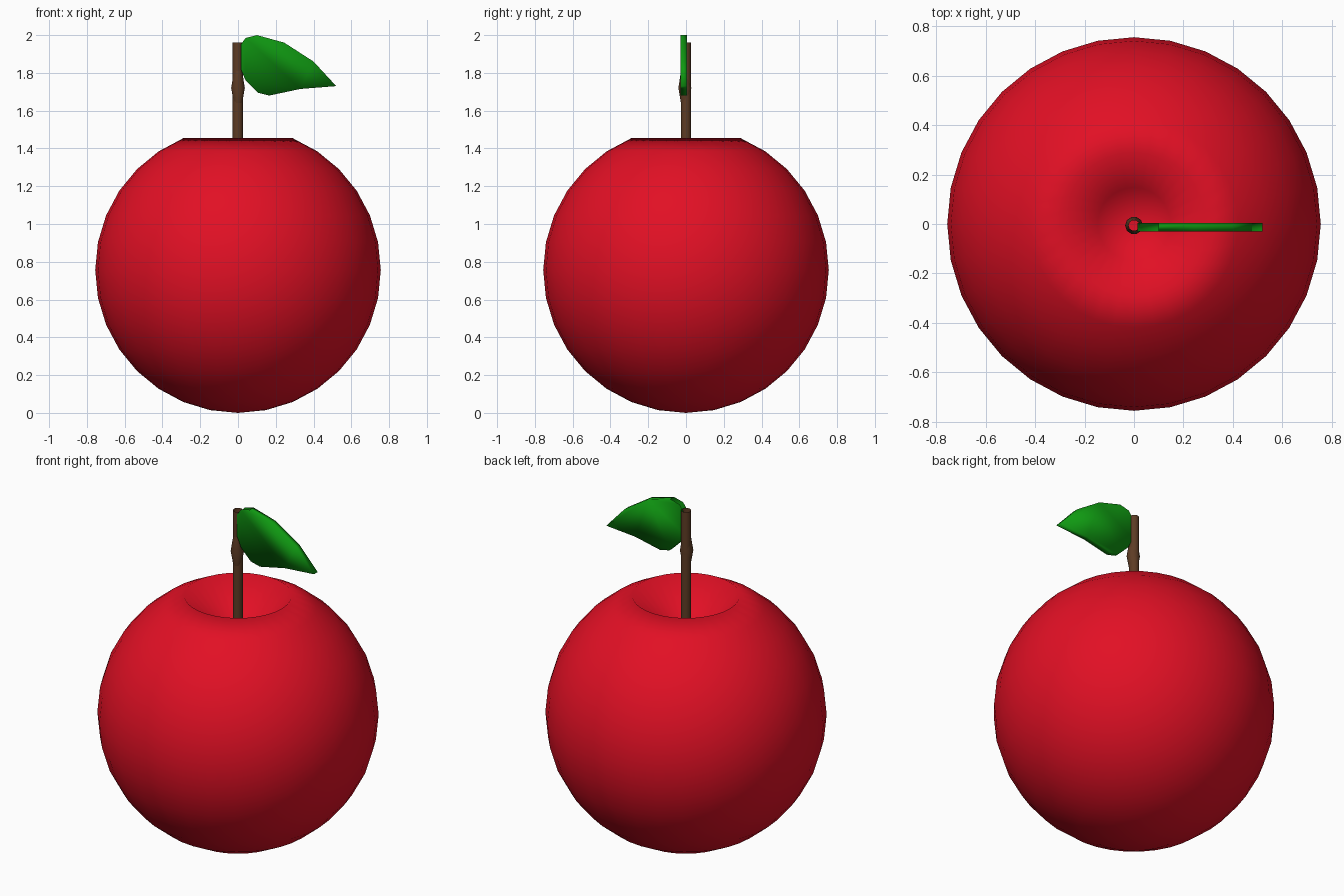
import bpy, bmesh, math

cube = bpy.data.objects.get("Cube")
if cube:
    bpy.data.objects.remove(cube, do_unlink=True)


def material(name, rgb):
    mat = bpy.data.materials.new(name)
    mat.use_nodes = True
    mat.diffuse_color = (*rgb, 1)
    mat.node_tree.nodes["Principled BSDF"].inputs["Base Color"].default_value = (*rgb, 1)
    return mat


def finish(bm, name, mat):
    for face in bm.faces:
        face.smooth = True
    mesh = bpy.data.meshes.new(name)
    bm.to_mesh(mesh)
    bm.free()
    mesh.materials.append(mat)
    obj = bpy.data.objects.new(name, mesh)
    bpy.context.collection.objects.link(obj)
    return obj


def tube(name, rings, centre, sides, mat):
    """Open tube through (radius, height) rings."""
    bm = bmesh.new()
    loops = []
    for radius, z in rings:
        angles = [math.tau * i / sides for i in range(sides)]
        loops.append([bm.verts.new((centre[0] + radius * math.cos(a),
                                    centre[1] + radius * math.sin(a), z)) for a in angles])
    for low, high in zip(loops, loops[1:]):
        for i in range(sides):
            j = (i + 1) % sides
            bm.faces.new((low[i], low[j], high[j], high[i]))
    return finish(bm, name, mat)


red = material("apple red", (0.76, 0.005, 0.018))
brown = material("bark brown", (0.11, 0.045, 0.018))
green = material("leaf green", (0.005, 0.32, 0.006))

# Fruit: a sphere whose top is pushed in to form the dimple
R = 0.756
bm = bmesh.new()
bmesh.ops.create_uvsphere(bm, u_segments=32, v_segments=16, radius=R)
for v in bm.verts:
    r = math.hypot(v.co.x, v.co.y)
    if v.co.z > 0 and r < 0.2:
        v.co.z = 0.48 if r < 0.01 else 0.53
    v.co.z += R
finish(bm, "fruit", red)

# Stem and the small swelling where the leaf joins it
tube("stem", [(0.027, 1.23), (0.027, 1.96)], (-0.001, 0), 16, brown)
tube("stem_knot", [(0.022, 1.64), (0.036, 1.72), (0.022, 1.81)], (0, -0.006), 10, brown)

# Leaf: flat outline with thickness, open along the edge beside the stem
outline = [(0.015, 1.82), (0.04, 1.76), (0.105, 1.695), (0.165, 1.68), (0.33, 1.715),
           (0.52, 1.73), (0.40, 1.86), (0.245, 1.96), (0.10, 2.0), (0.04, 1.985),
           (0.015, 1.95)]
bm = bmesh.new()
front = [bm.verts.new((x, -0.03, z)) for x, z in outline]
back = [bm.verts.new((x, 0.004, z)) for x, z in outline]
bm.faces.new(front)
bm.faces.new(back[::-1])
for i in range(8):
    bm.faces.new((front[i + 1], front[i], back[i], back[i + 1]))
finish(bm, "leaf", green)
